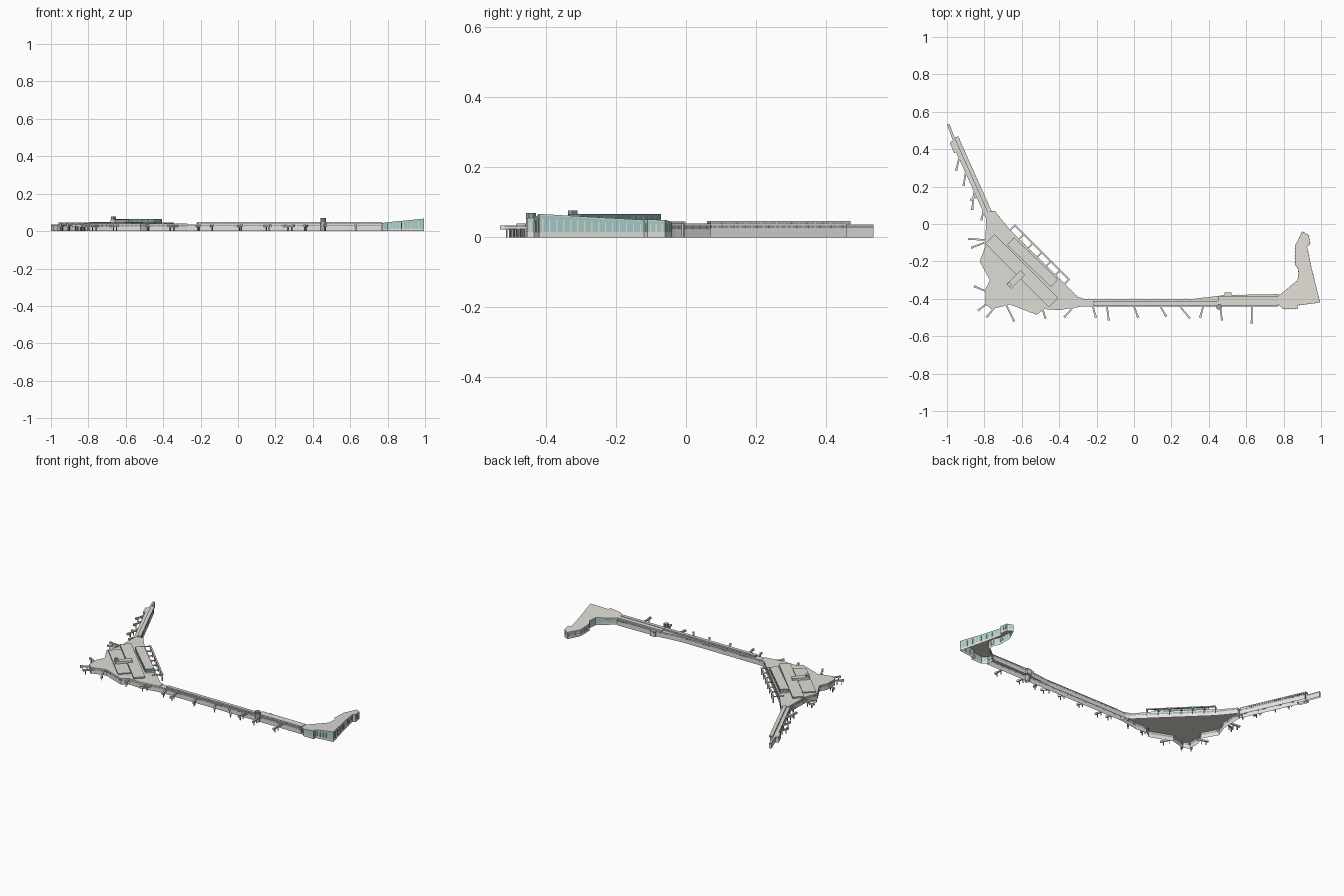
import bpy, bmesh, math
from mathutils import Vector

cube = bpy.data.objects.get("Cube")
if cube:
    bpy.data.objects.remove(cube)


def material(name, rgb):
    m = bpy.data.materials.new(name)
    m.use_nodes = True
    m.diffuse_color = (*rgb, 1)
    m.node_tree.nodes["Principled BSDF"].inputs["Base Color"].default_value = (*rgb, 1)
    return m


MATS = [material("roof_beige", (0.74, 0.72, 0.66)),
        material("wall_grey", (0.77, 0.76, 0.72)),
        material("teal_glass", (0.40, 0.63, 0.61)),
        material("dark_teal_glass", (0.18, 0.34, 0.33)),
        material("blue_grey_window", (0.31, 0.36, 0.44)),
        material("steel_grey", (0.33, 0.33, 0.32))]
ROOF, WALL, TEAL, DARK, BLUE, STEEL = range(6)


def finish(bm, name):
    mesh = bpy.data.meshes.new(name)
    bmesh.ops.recalc_face_normals(bm, faces=bm.faces)
    bm.to_mesh(mesh)
    bm.free()
    for m in MATS:
        mesh.materials.append(m)
    ob = bpy.data.objects.new(name, mesh)
    bpy.context.collection.objects.link(ob)


def add_prism(bm, pts, levels, sides, top=ROOF, bottom=None):
    """Stack rings of an outline; a level is a height or a function of x, y.
    Without a bottom material the shell is open underneath."""
    rings = [[bm.verts.new((x, y, z(x, y) if callable(z) else z)) for x, y in pts]
             for z in levels]
    n = len(pts)
    for lo, hi, mat in zip(rings, rings[1:], sides):
        for i in range(n):
            j = (i + 1) % n
            bm.faces.new((lo[i], lo[j], hi[j], hi[i])).material_index = mat
    bm.faces.new(rings[-1]).material_index = top
    if bottom is not None:
        bm.faces.new(rings[0][::-1]).material_index = bottom


def prism(name, *args, **kw):
    bm = bmesh.new()
    add_prism(bm, *args, **kw)
    finish(bm, name)


def strip(a, b, width):
    """Rectangle outline around the line from a to b."""
    a, b = Vector(a), Vector(b)
    d = (b - a).normalized()
    s = Vector((-d.y, d.x)) * width / 2
    return [tuple(p) for p in (a - s, b - s, b + s, a + s)]


def mullions(name, pts, z0, z1, spacing, size=0.003):
    """Thin upright bars spaced along every edge of an outline."""
    bm = bmesh.new()
    for p, q in zip(pts, pts[1:] + pts[:1]):
        p, q = Vector(p), Vector(q)
        n = max(1, round((q - p).length / spacing))
        d = (q - p).normalized() * size / 2
        for i in range(n):
            c = p.lerp(q, (i + 0.5) / n)
            add_prism(bm, strip(c - d, c + d, size), (z0, z1), (WALL,), WALL)
    finish(bm, name)


# Main hall shell with high window band
hall = [(-0.79, 0.06), (-0.745, 0.07), (-0.665, -0.03), (-0.40, -0.29), (-0.30, -0.39),
        (-0.27, -0.40), (-0.27, -0.44), (-0.40, -0.46), (-0.48, -0.455), (-0.52, -0.485),
        (-0.665, -0.43), (-0.76, -0.455), (-0.795, -0.43), (-0.795, -0.35),
        (-0.77, -0.30), (-0.825, -0.20), (-0.795, -0.12)]
prism("main_hall", hall, (0, 0.024, 0.034, 0.04), (WALL, BLUE, WALL))
mullions("main_hall_mullions", hall, 0.024, 0.034, 0.025)

# Stepped hall roofs running along the diagonal
prism("hall_middle_roof", strip((-0.77, -0.08), (-0.43, -0.42), 0.07),
      (0.04, 0.045, 0.05), (DARK, ROOF))
prism("hall_rear_roof", strip((-0.78, -0.18), (-0.54, -0.42), 0.08),
      (0.04, 0.043, 0.047), (DARK, ROOF))
upper = strip((-0.66, -0.092), (-0.425, -0.317), 0.055)
prism("hall_upper_storey", upper, (0.04, 0.046, 0.061, 0.066), (WALL, DARK, DARK))
mullions("hall_upper_mullions", upper, 0.046, 0.061, 0.02, 0.002)
prism("roof_plant", strip((-0.67, -0.335), (-0.595, -0.26), 0.035),
      (0.04, 0.056, 0.062), (WALL, ROOF))
prism("roof_plant_cap", strip((-0.673, -0.33), (-0.66, -0.317), 0.02),
      (0.04, 0.072, 0.077), (BLUE, BLUE))

# Open entrance canopy: two rails, cross beams and posts
bm = bmesh.new()
start, end = Vector((-0.64, -0.005)), Vector((-0.345, -0.30))
inward = Vector((-0.028, -0.028))
for off in (Vector((0, 0)), inward):
    add_prism(bm, strip(start + off, end + off, 0.01), (0.039, 0.045), (ROOF,), bottom=ROOF)
for i in range(7):
    c = start.lerp(end, 0.01 + i * 0.98 / 6)
    add_prism(bm, strip(c, c + inward * 1.6, 0.008), (0.0395, 0.0445), (ROOF,), bottom=ROOF)
    add_prism(bm, strip(c - inward * 0.1, c + inward * 0.1, 0.005), (0, 0.04), (WALL,))
finish(bm, "entrance_canopy")

# Long pier linking the hall and the east terminal
PIER_LEVELS, PIER_SIDES = (0, 0.026, 0.033, 0.036), (WALL, BLUE, ROOF)
pier = [(-0.27, -0.44), (0.77, -0.44), (0.77, -0.375), (0.52, -0.38), (0.52, -0.366),
        (0.485, -0.366), (0.485, -0.38), (0.45, -0.385), (0.32, -0.40), (-0.27, -0.40)]
prism("long_pier", pier, PIER_LEVELS, PIER_SIDES)
mullions("long_pier_mullions", pier, 0.026, 0.033, 0.018)
clerestory = strip((-0.22, -0.424), (0.77, -0.424), 0.022)
prism("long_pier_clerestory", clerestory, (0.036, 0.038, 0.044, 0.048), (WALL, BLUE, ROOF))
mullions("long_pier_clerestory_mullions", clerestory, 0.038, 0.044, 0.025, 0.002)
prism("long_pier_rear_block", strip((0.45, -0.399), (0.77, -0.399), 0.028),
      (0.036, 0.041, 0.045), (WALL, ROOF))

# Control tower on the pier
tower = [(0.455 + 0.016 * math.cos(k * math.tau / 8 + 0.39),
          -0.443 + 0.016 * math.sin(k * math.tau / 8 + 0.39)) for k in range(8)]
prism("ramp_tower", tower, (0, 0.05, 0.064, 0.07), (WALL, BLUE, STEEL), top=BLUE)

# North-west pier
northwest = strip((-0.772, 0.04), (-0.958, 0.45), 0.042)
prism("northwest_pier", northwest, PIER_LEVELS, PIER_SIDES)
mullions("northwest_pier_mullions", northwest, 0.026, 0.033, 0.018)
prism("northwest_pier_tip", strip((-0.955, 0.43), (-0.993, 0.533), 0.014),
      PIER_LEVELS, PIER_SIDES)
prism("northwest_pier_lounge", strip((-0.948, 0.385), (-0.972, 0.44), 0.03),
      PIER_LEVELS, PIER_SIDES)
clerestory = strip((-0.772, 0.065), (-0.95, 0.465), 0.022)
prism("northwest_pier_clerestory", clerestory, (0.036, 0.038, 0.043, 0.046),
      (WALL, BLUE, ROOF))
mullions("northwest_clerestory_mullions", clerestory, 0.038, 0.043, 0.025, 0.002)

# East terminal with a sloping roof over tall glass
east = [(0.77, -0.385), (0.815, -0.35), (0.875, -0.30), (0.88, -0.245), (0.86, -0.215),
        (0.86, -0.12), (0.90, -0.04), (0.935, -0.06), (0.942, -0.11), (0.925, -0.12),
        (0.95, -0.24), (0.99, -0.40), (0.995, -0.42), (0.875, -0.435), (0.875, -0.455),
        (0.80, -0.455), (0.77, -0.43)]


def slope(drop):
    return lambda x, y: 0.047 + 0.105 * (x - 0.8) - 0.032 * (y + 0.44) - drop


prism("east_terminal", east, (0, 0.015, slope(0.004), slope(0)), (WALL, TEAL, ROOF))
mullions("east_terminal_mullions", east, 0.015, slope(0.012), 0.02, 0.0035)

# Boarding bridges: start and end points on the ground plan
gates = [(-0.32, -0.44, -0.37, -0.495), (-0.22, -0.44, -0.205, -0.495),
         (-0.145, -0.44, -0.135, -0.51), (0, -0.44, 0.02, -0.495),
         (0.14, -0.44, 0.17, -0.49), (0.245, -0.44, 0.295, -0.5),
         (0.37, -0.44, 0.355, -0.495), (0.46, -0.44, 0.47, -0.51),
         (0.63, -0.44, 0.63, -0.525), (-0.685, -0.43, -0.643, -0.515),
         (-0.49, -0.45, -0.475, -0.5), (-0.74, -0.44, -0.785, -0.495),
         (-0.78, -0.42, -0.83, -0.46), (-0.79, -0.36, -0.85, -0.335),
         (-0.8, -0.085, -0.88, -0.08), (-0.8, -0.1, -0.865, -0.125),
         (-0.80, 0.09, -0.815, 0.025), (-0.815, 0.16, -0.87, 0.13),
         (-0.85, 0.22, -0.865, 0.08), (-0.895, 0.31, -0.91, 0.21),
         (-0.93, 0.37, -0.95, 0.29)]
bm = bmesh.new()
for x0, y0, x1, y1 in gates:
    a, b = Vector((x0, y0)), Vector((x1, y1))
    d = (b - a).normalized()
    add_prism(bm, strip(a, b, 0.009), (0.023, 0.032), (WALL,), WALL, WALL)
    add_prism(bm, strip(b - d * 0.008, b + d * 0.006, 0.012), (0.022, 0.034), (WALL,),
              WALL, WALL)
    for t, w in ((0.45, 0.004), (0.85, 0.005)):
        c = a.lerp(b, t)
        add_prism(bm, strip(c - d * w / 2, c + d * w / 2, w), (0, 0.024), (STEEL,))
finish(bm, "boarding_bridges")
